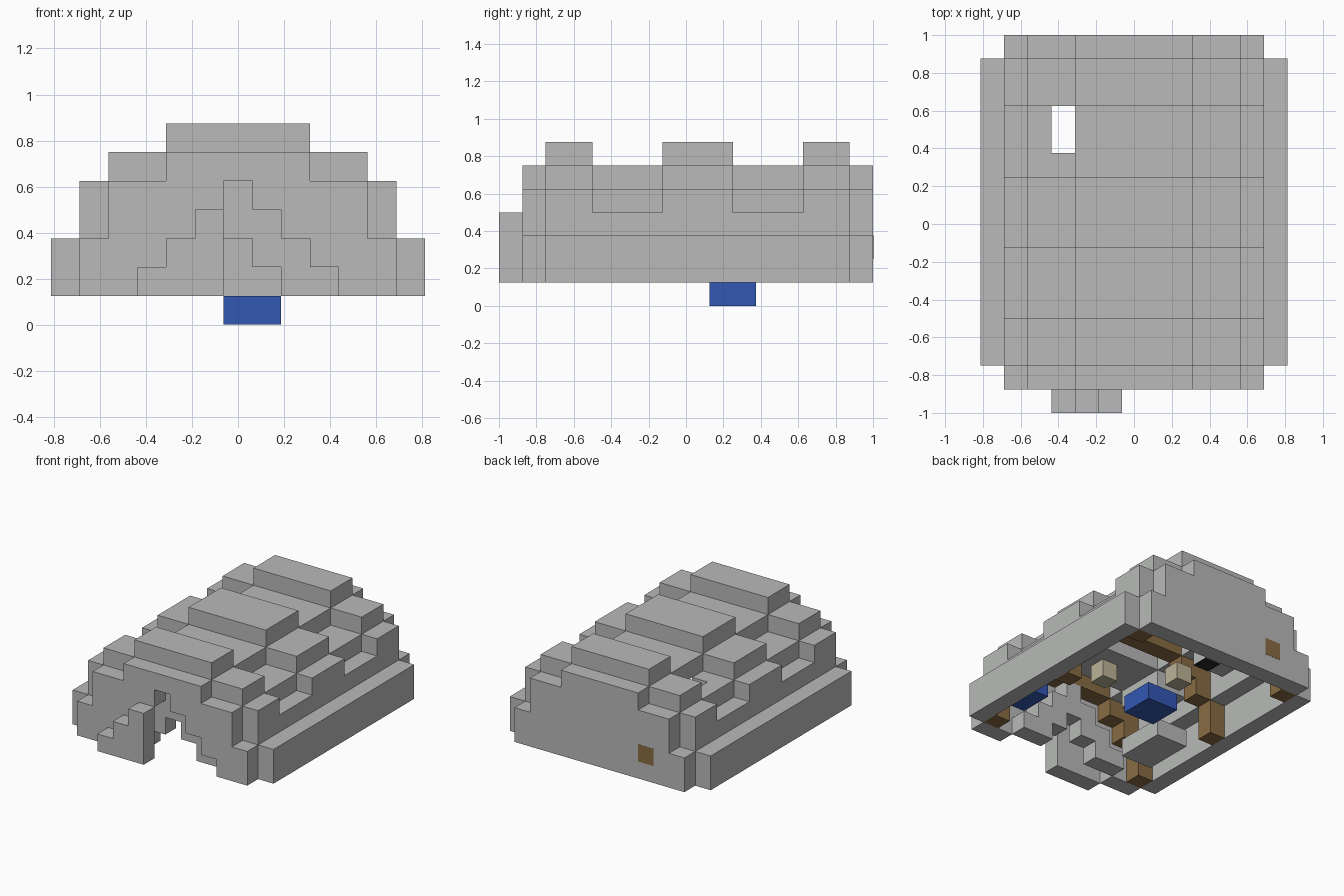
import bpy, bmesh

U = 0.125  # block size

cube = bpy.data.objects.get("Cube")
if cube:
    bpy.data.objects.remove(cube, do_unlink=True)


def material(name, rgb):
    m = bpy.data.materials.new(name)
    m.use_nodes = True
    m.diffuse_color = (*rgb, 1)
    m.node_tree.nodes["Principled BSDF"].inputs["Base Color"].default_value = (*rgb, 1)
    return m


STONE = material("stone grey", (0.48, 0.49, 0.48))
WOOD = material("wood brown", (0.25, 0.15, 0.055))
BLUE = material("blue", (0.033, 0.095, 0.45))
TAN = material("pale tan", (0.5, 0.45, 0.31))
BLACK = material("black", (0.02, 0.02, 0.02))


def add_box(bm, x0, x1, y0, y1, z0, z1):
    vs = [bm.verts.new((x * U, y * U, z * U))
          for z in (z0, z1) for y in (y0, y1) for x in (x0, x1)]
    for f in ((0, 2, 3, 1), (4, 5, 7, 6), (0, 1, 5, 4), (2, 6, 7, 3), (0, 4, 6, 2), (1, 3, 7, 5)):
        bm.faces.new([vs[i] for i in f])


def part(name, mat, y0, y1, columns, mirror=False):
    """Columns are (x0, x1, z0, z1) in blocks; those off centre can be mirrored."""
    bm = bmesh.new()
    for x0, x1, z0, z1 in columns:
        add_box(bm, x0, x1, y0, y1, z0, z1)
        if mirror and x0 > 0:
            add_box(bm, -x1, -x0, y0, y1, z0, z1)
    mesh = bpy.data.meshes.new(name)
    bm.to_mesh(mesh)
    bm.free()
    mesh.materials.append(mat)
    ob = bpy.data.objects.new(name, mesh)
    bpy.context.collection.objects.link(ob)
    return ob


# Low side walls
part("side_walls", STONE, -6, 7, [(5.5, 6.5, 1, 3)], True)

# Raised roof ribs
for i, (a, b) in enumerate(((-6, -4), (-1, 2), (5, 7))):
    part(f"roof_rib_{i}", STONE, a, b,
         [(-2.5, 2.5, 6, 7), (2.5, 4.5, 5, 6), (4.5, 5.5, 3, 5)], True)

# Lower roof between the ribs, the rear one with a smoke hole
for i, (a, b) in enumerate(((-4, -1), (2, 5))):
    part(f"roof_valley_{i}", STONE, a, b, [(-2.5, 2.5, 5, 6), (4.5, 5.5, 3, 4)], True)
part("valley_shoulders_front", STONE, -4, -1, [(2.5, 4.5, 4, 5)], True)
part("valley_shoulder_left", STONE, 2, 5, [(2.5, 4.5, 4, 5)])
part("valley_shoulder_right", STONE, 2, 5, [(-4.5, -3.5, 4, 5)])
part("smoke_hole_edge", STONE, 2, 3, [(-3.5, -2.5, 4, 5)])

# End walls
part("back_wall", STONE, 7, 8,
     [(-2.5, 2.5, 1, 6), (2.5, 4.5, 1, 5), (4.5, 5.5, 1, 3)], True)
part("front_wall", STONE, -7, -6,
     [(-0.5, 0.5, 5, 6), (0.5, 1.5, 4, 6), (1.5, 2.5, 3, 6), (2.5, 3.5, 2, 5),
      (3.5, 4.5, 1, 5), (4.5, 5.5, 1, 3)], True)

# Stepped doorway lining and the slab in front of it
part("inner_doorway", STONE, -6, -5,
     [(-0.5, 0.5, 3, 5), (0.5, 1.5, 2, 4), (1.5, 2.5, 1, 3), (2.5, 3.5, 1, 2)], True)
part("door_slab", STONE, -8, -7,
     [(-1.5, -0.5, 1, 4), (-2.5, -1.5, 1, 3), (-3.5, -2.5, 1, 2)])

# Timber frames under the ribs
for i, y in enumerate((-6, 0, 6)):
    part(f"timber_frame_{i}", WOOD, y, y + 1,
         [(-2.5, 2.5, 5, 6), (2.5, 3.5, 4, 5), (3.5, 4.5, 3, 5), (4.5, 5.5, 1, 3)], True)
part("back_peg", WOOD, 6.5, 8.01, [(-3.5, -2.5, 2, 3)])

# Furnishings
part("floor_box", BLUE, 1, 3, [(-0.5, 1.5, 0, 1)])
part("wall_box", BLUE, -5, -3, [(3.5, 5.5, 2, 3)])
part("hanging_lamp", TAN, -3, -2, [(-0.5, 0.5, 4, 5)])
part("small_block", TAN, 2, 3, [(-1.5, -0.5, 2, 3)])
part("low_table", STONE, -4, -1, [(-4.5, -2.5, 1, 2)])
part("soot_patch", BLACK, 2, 3, [(-3.5, -2.5, 3.95, 4)])
